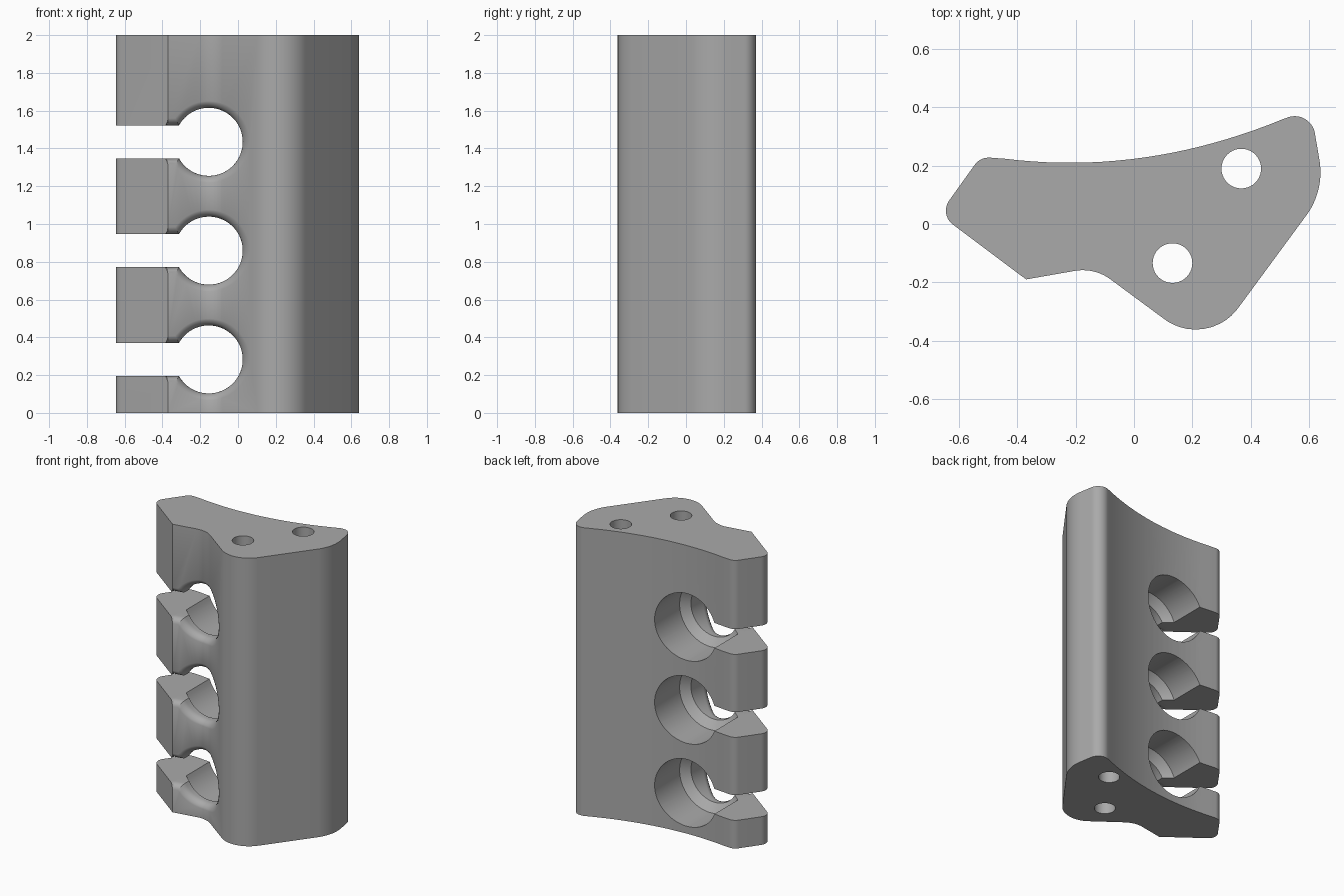
import bpy, bmesh, math
from mathutils import Vector

if "Cube" in bpy.data.objects:
    bpy.data.objects.remove(bpy.data.objects["Cube"], do_unlink=True)

grey = bpy.data.materials.new("plain_grey")
grey.use_nodes = True
color = (0.4, 0.4, 0.4, 1)
grey.diffuse_color = color
grey.node_tree.nodes["Principled BSDF"].inputs["Base Color"].default_value = color


def rounded_outline(corners, steps=12):
    """Replace each (x, y, radius) corner of a polygon by an arc."""
    out = []
    for i, (x, y, r) in enumerate(corners):
        p = Vector((x, y))
        if r == 0:
            out.append(p)
            continue
        a = (Vector(corners[i - 1][:2]) - p).normalized()
        b = (Vector(corners[(i + 1) % len(corners)][:2]) - p).normalized()
        half = math.acos(a.dot(b)) / 2
        center = p + (a + b).normalized() * (r / math.sin(half))
        start = p + a * (r / math.tan(half)) - center
        end = p + b * (r / math.tan(half)) - center
        out += [center + start.lerp(end, k / steps).normalized() * r
                for k in range(steps + 1)]
    return out


def loft(name, rings):
    """Skin a stack of equal-length closed rings and cap both ends."""
    bm = bmesh.new()
    loops = [[bm.verts.new(p) for p in ring] for ring in rings]
    n = len(loops[0])
    for a, b in zip(loops, loops[1:]):
        for i in range(n):
            j = (i + 1) % n
            bm.faces.new((a[i], a[j], b[j], b[i]))
    bm.faces.new(loops[0][::-1])
    bm.faces.new(loops[-1])
    bmesh.ops.recalc_face_normals(bm, faces=bm.faces)
    mesh = bpy.data.meshes.new(name)
    bm.to_mesh(mesh)
    bm.free()
    obj = bpy.data.objects.new(name, mesh)
    bpy.context.scene.collection.objects.link(obj)
    return obj


# Outline of the block, with a gently hollow back
back = [(x, 0.21 + 0.28 * (x + 0.22) ** 2, 0)
        for x in [-0.44 + 0.95 * i / 20 for i in range(21)]]
outline = rounded_outline(
    [(-0.668, 0.033, 0.06), (-0.527, 0.23, 0.06)] + back +
    [(0.606, 0.395, 0.07), (0.654, 0.115, 0.25), (0.25, -0.434, 0.18),
     (-0.136, -0.149, 0.16), (-0.37, -0.19, 0)])
body = loft("block_body", [[(p.x, p.y, z) for p in outline] for z in (0, 2)])
body.data.materials.append(grey)


def front_y(x):
    """Depth of the front face at a given x."""
    x = max(x, -0.369)
    hits = []
    for i, b in enumerate(outline):
        a = outline[i - 1]
        if min(a.x, b.x) <= x <= max(a.x, b.x) and a.x != b.x:
            hits.append(a.y + (b.y - a.y) * (x - a.x) / (b.x - a.x))
    return min(hits)


BORE_X, BORE_R, NECK_R, SLOT, FILLET = -0.155, 0.232, 0.18, 0.0875, 0.05


def keyhole(radius, grow, steps=56):
    """Circle joined to a side slot; grow widens it near the circle only."""
    r, h = radius + grow, SLOT + grow
    edge = math.pi - math.asin(h / r)
    join = BORE_X + r * math.cos(edge)
    pts = [(-0.8, -SLOT), (-0.385, -SLOT), (min(-0.37, join - 0.01), -h)]
    for k in range(steps + 1):
        t = -edge + 2 * edge * k / steps
        pts.append((BORE_X + r * math.cos(t), r * math.sin(t)))
    return pts + [(x, -z) for x, z in reversed(pts[:3])]


def keyhole_cutter(z0):
    def flat(radius, y, grow=0):
        return [(x, y, z0 + z) for x, z in keyhole(radius, grow)]
    rings = [flat(BORE_R, 0.6), flat(BORE_R, -0.04), flat(NECK_R, -0.09)]
    # Rounded lip that follows the front face
    for k in range(7):
        t = math.pi / 2 * k / 6
        grow = FILLET * (1 - math.cos(t))
        depth = FILLET * (1 - math.sin(t)) - 0.002
        rings.append([(x, front_y(x) + depth, z0 + z)
                      for x, z in keyhole(NECK_R, grow)])
    rings.append(flat(NECK_R, -0.6, FILLET))
    return loft("keyhole_cutter", rings)


def pin_cutter(x, y, r=0.068, steps=40):
    circle = [(x + r * math.cos(math.tau * k / steps),
               y + r * math.sin(math.tau * k / steps)) for k in range(steps)]
    return loft("pin_hole_cutter", [[(*p, z) for p in circle] for z in (-0.1, 2.1)])


# Cut three open keyholes and two vertical pin holes
cutters = [keyhole_cutter(0.283 + 0.576 * i) for i in range(3)]
cutters += [pin_cutter(0.368, 0.19), pin_cutter(0.132, -0.134)]

bpy.ops.object.select_all(action='DESELECT')
bpy.context.view_layer.objects.active = body
body.select_set(True)
for cutter in cutters:
    cutter.hide_render = True
    mod = body.modifiers.new("cut", 'BOOLEAN')
    mod.operation = 'DIFFERENCE'
    mod.solver = 'EXACT'
    mod.object = cutter
    bpy.ops.object.modifier_apply(modifier=mod.name)
    bpy.data.objects.remove(cutter, do_unlink=True)

bpy.ops.object.shade_smooth_by_angle(angle=math.radians(30))
